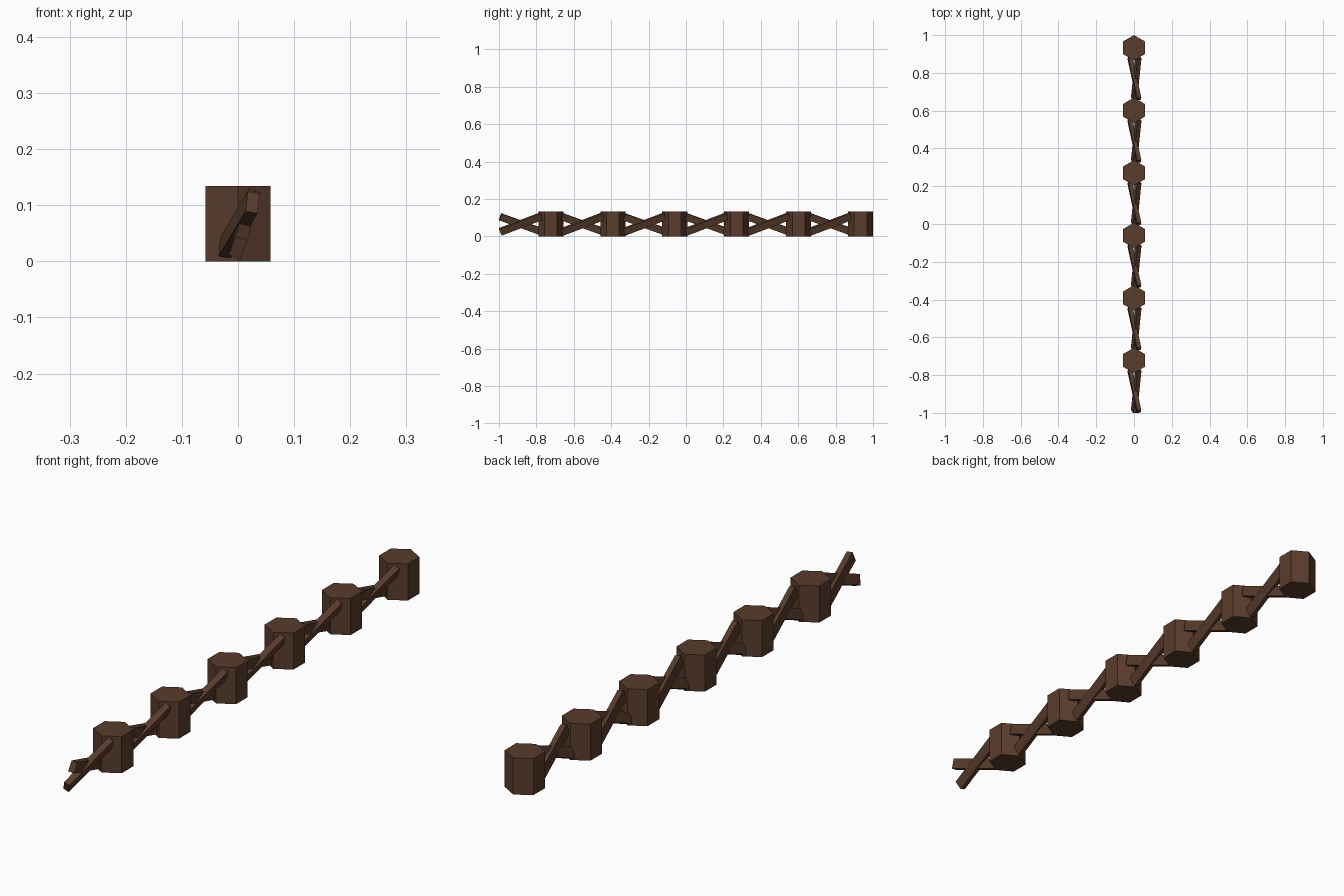
import bpy, bmesh, math
from mathutils import Vector

if "Cube" in bpy.data.objects:
    bpy.data.objects.remove(bpy.data.objects["Cube"])

wood = bpy.data.materials.new("dark_wood")
wood.diffuse_color = (0.1, 0.045, 0.025, 1)
wood.use_nodes = True
wood.node_tree.nodes["Principled BSDF"].inputs["Base Color"].default_value = wood.diffuse_color


def make_object(name, bm):
    bmesh.ops.recalc_face_normals(bm, faces=bm.faces)
    mesh = bpy.data.meshes.new(name)
    bm.to_mesh(mesh)
    bm.free()
    mesh.materials.append(wood)
    obj = bpy.data.objects.new(name, mesh)
    bpy.context.collection.objects.link(obj)


def prism(name, outline, offset):
    """Extrude a closed outline along an offset."""
    bm = bmesh.new()
    face = bm.faces.new([bm.verts.new(p) for p in outline])
    ext = bmesh.ops.extrude_face_region(bm, geom=[face], use_keep_orig=True)
    verts = [g for g in ext["geom"] if isinstance(g, bmesh.types.BMVert)]
    bmesh.ops.translate(bm, verts=verts, vec=offset)
    make_object(name, bm)


def rail(name, front, back, lean, width=0.022, height=0.038):
    """Square-cut beam between two points, its cross-section leaning in x."""
    front, back = Vector(front), Vector(back)
    axis = (back - front).normalized()
    side = axis.cross(Vector((lean, 0, 1))).normalized()
    up = side.cross(axis)
    outline = [front + side * (a * width / 2) + up * (b * height / 2)
               for a, b in ((-1, -1), (1, -1), (1, 1), (-1, 1))]
    prism(name, outline, back - front)


COUNT, SPACING, RADIUS, HEIGHT = 6, 0.331, 0.067, 0.134

for i in range(COUNT):
    y = 1 - RADIUS - i * SPACING
    # hexagonal post, corners facing front and back
    angles = [math.pi / 2 + k * math.pi / 3 for k in range(6)]
    hexagon = [(RADIUS * math.cos(a), y + RADIUS * math.sin(a), 0) for a in angles]
    prism(f"post_{i + 1}", hexagon, (0, 0, HEIGHT))
    # pair of crossed rails in front of the post
    rail(f"rising_rail_{i + 1}", (0.0, y - 0.271, 0.0245), (0.023, y - 0.049, 0.109), 0.36)
    rail(f"falling_rail_{i + 1}", (0.026, y - 0.271, 0.105), (-0.022, y - 0.05, 0.025), 0.17)
